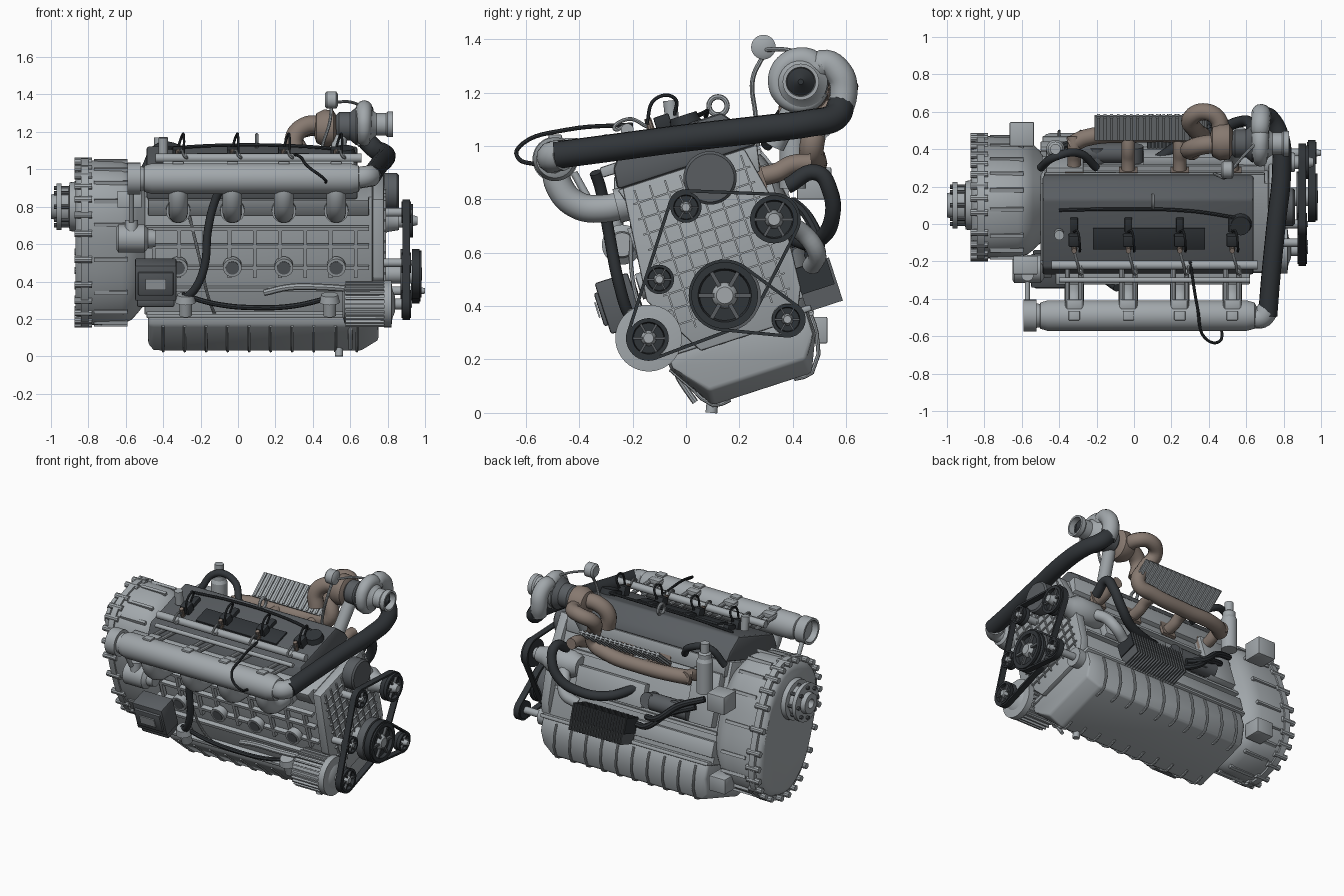
import bpy, bmesh, math
from mathutils import Vector, Matrix

if "Cube" in bpy.data.objects:
    bpy.data.objects.remove(bpy.data.objects["Cube"])

T = math.radians(18)                      # the engine leans back about x
C, S = math.cos(T), math.sin(T)
TILT = Matrix.Rotation(T, 4, 'X')
def mat(name, c):
    m = bpy.data.materials.new(name); m.diffuse_color = (*c, 1); return m
BLACK, DARK = mat("rubber", (.03, .035, .04)), mat("dark_metal", (.1, .11, .12))
BROWN, GREY = mat("hot_iron", (.24, .19, .16)), mat("cast_metal", (.36, .39, .41))

def P(x, v, u):                           # leaning frame around the crank axis
    return Vector((x, .145 + v*C - u*S, .44 + u*C + v*S))

def finish(name, bm, m):
    bmesh.ops.recalc_face_normals(bm, faces=bm.faces)
    me = bpy.data.meshes.new(name); bm.to_mesh(me); bm.free()
    o = bpy.data.objects.new(name, me); bpy.context.collection.objects.link(o)
    me.materials.append(m); return o

def loft(name, rings, m=GREY, cap=True, bevel=0):
    bm = bmesh.new(); n = len(rings[0])
    vs = [[bm.verts.new(p) for p in r] for r in rings]
    for a, b in zip(vs, vs[1:]):
        for i in range(n): bm.faces.new((a[i], a[(i+1) % n], b[(i+1) % n], b[i]))
    if cap: bm.faces.new(vs[0]); bm.faces.new(vs[-1])
    o = finish(name, bm, m)
    if bevel:
        b = o.modifiers.new("bevel", 'BEVEL'); b.width = bevel; b.segments = 2
    return o

def prism(name, pts, x0, x1, m=GREY, bevel=.008):
    return loft(name, [[P(x, v, u) for v, u in pts] for x in (x0, x1)], m, True, bevel)

def lathe(name, y, z, prof, m=GREY, n=40):   # profile of (x, r) about an x-parallel axis
    return loft(name, [[(x, y + r*math.cos(a*math.tau/n), z + r*math.sin(a*math.tau/n))
                        for a in range(n)] for x, r in prof], m)

def cyl(name, a, b, r, m=GREY, n=20, r2=None):
    a, b = Vector(a), Vector(b); d = b - a
    q = d.to_track_quat('Z', 'Y')
    ring = lambda c, k: [c + q @ Vector((k*math.cos(i*math.tau/n), k*math.sin(i*math.tau/n), 0)) for i in range(n)]
    return loft(name, [ring(a, r), ring(b, r if r2 is None else r2)], m)

def boxes(name, items, m=GREY, tilt=True, bevel=0):   # items: (centre, size)
    bm = bmesh.new()
    for c, s in items:
        bmesh.ops.create_cube(bm, size=1, matrix=Matrix.Translation(c) @ (TILT if tilt else Matrix()) @ Matrix.Diagonal((*s, 1)))
    o = finish(name, bm, m)
    if bevel:
        b = o.modifiers.new("bevel", 'BEVEL'); b.width = bevel; b.segments = 2
    return o

def tube(name, pts, r, m=BLACK, radii=None, res=6, closed=False):
    cu = bpy.data.curves.new(name, 'CURVE'); cu.dimensions = '3D'
    cu.bevel_depth = r; cu.bevel_resolution = 4 if r > .02 else 2
    cu.resolution_u = res; cu.use_fill_caps = True
    sp = cu.splines.new('BEZIER'); sp.bezier_points.add(len(pts) - 1); sp.use_cyclic_u = closed
    for i, (b, p) in enumerate(zip(sp.bezier_points, pts)):
        b.co = p; b.handle_left_type = b.handle_right_type = 'AUTO'
        b.radius = radii[i] if radii else 1
    o = bpy.data.objects.new(name, cu); bpy.context.collection.objects.link(o)
    cu.materials.append(m); return o

# crankcase, head, valve cover, timing cover, sump
prism("engine_block", [(-.25, -.15), (.25, -.15), (.24, .5), (-.2, .5), (-.23, .2)], -.5, .72)
prism("cylinder_head", [(-.23, .4), (.27, .4), (.29, .5), (-.26, .5)], -.48, .7)
prism("valve_cover", [(-.26, .5), (.29, .5), (.27, .56), (.2, .655), (-.19, .655), (-.25, .58)], -.49, .64, DARK, .015)
prism("cover_plate", [(-.08, .655), (.04, .655), (.04, .668), (-.08, .668)], -.22, .38, BLACK, .003)
prism("timing_cover", [(-.24, .5), (.24, .5), (.3, .2), (.28, -.06), (.23, -.17), (-.15, -.17), (-.285, .07)], .72, .78)
boxes("timing_ribs", [(P(.785, -.2 + .06*i, .2), (.012, .007, .56)) for i in range(8)] +
      [(P(.785, .01, -.05 + .06*i), (.012, .46, .007)) for i in range(9)])
pan = lambda x, k, d: [P(x, v*k, u) for v, u in ((-.28, -.14), (.28, -.14), (.28, -.24), (.22, -.24 - d), (-.17, -.24 - d), (-.28, -.2))]
loft("oil_sump", [pan(-.48, .97, .1), pan(-.45, 1, .137), pan(.66, 1, .137), pan(.75, .97, .08)], GREY, True, .012)
prism("sump_flange", [(-.295, -.155), (.295, -.155), (.295, -.13), (-.295, -.13)], -.49, .76)
for i in range(10):
    x = -.4 + .115*i
    tube("sump_rib", [P(x, -.28, -.2), P(x, -.225, -.29), P(x, -.168, -.378), P(x, -.1, -.378)], .008, GREY, res=2)
    tube("sump_rib_back", [P(x, .284, -.17), P(x, .284, -.24), P(x, .222, -.376), P(x, .15, -.378)], .008, GREY, res=2)
cyl("drain_plug", (.54, .1, .05), (.54, .095, 0), .022)
lathe("front_blank_cap", .09, .88, [(.78, .1), (.85, .1), (.86, .09)], DARK)
boxes("block_rails", [(P(.1, -.255, u), (1.2, .03, .02)) for u in (.0, .12, .24, .34)] +
      [(P(.1, .26, u), (1.2, .03, .02)) for u in (.05, .3)] +
      [(P(-.45 + .135*i, -.255, .2), (.02, .025, .27)) for i in range(9)])

# flywheel housing with bolt ring and output hub
def oval(x, k, n=64):
    e = lambda t: math.copysign(abs(t)**.78, t)
    return [P(x, .05 + .3*k*e(math.cos(i*math.tau/n)), .16 + .455*k*e(math.sin(i*math.tau/n))) for i in range(n)]
loft("flywheel_housing", [oval(x, k) for x, k in ((-.87, .84), (-.855, .91), (-.84, .93), (-.84, 1), (-.80, 1),
     (-.80, .97), (-.76, .97), (-.62, .96), (-.57, .91), (-.54, .84), (-.49, .7))])
for p in oval(0, .965, 26):
    cyl("housing_bolt", (-.875, p.y, p.z), (-.78, p.y, p.z), .019, GREY, 10)
boxes("housing_ribs", [(Vector((-.68, p.y, p.z)), (.18, .02, .02)) for p in oval(0, .965, 18)])
lathe("output_hub", .1, .8, [(-.86, .135), (-.9, .13), (-.905, .1), (-.945, .1), (-.945, .125), (-.97, .125), (-.97, .07), (-1, .065), (-1, .03), (-.96, .03)])
for i in range(8):
    a = i*math.tau/8
    cyl("hub_bolt", (-.985, .1 + .1*math.cos(a), .8 + .1*math.sin(a)), (-.9, .1 + .1*math.cos(a), .8 + .1*math.sin(a)), .012, DARK, 8)
boxes("mount_blocks", [((-.6, .48, .86), (.13, .13, .12)), ((-.6, .47, .31), (.12, .12, .1)), ((-.58, -.22, .84), (.13, .1, .09))], GREY, False, .006)

# pulleys and belts
def pulley(name, y, z, r, x, hub):
    lathe(name + "_rim", y, z, [(x-.025, r*.75), (x-.025, r), (x-.01, r), (x, r*.93), (x+.01, r), (x+.025, r), (x+.025, r*.8), (x+.005, r*.75), (x+.005, r*.2)], BLACK)
    lathe(name + "_hub", y, z, [(.76, r*.4), (x, r*.4), (x+.018, r*.35), (hub, r*.25), (hub, r*.12)])
    bm = bmesh.new()
    for i in range(6):
        bmesh.ops.create_cube(bm, size=1, matrix=Matrix.Translation((x+.012, y, z)) @ Matrix.Rotation(i*math.tau/6, 4, 'X') @ Matrix.Translation((0, r*.55, 0)) @ Matrix.Diagonal((.02, r*.55, r*.12, 1)))
    finish(name + "_spokes", bm, DARK)
wheels = dict(crank_pulley=(.145, .44, .125), alternator_pulley=(-.14, .28, .075), top_idler=(0, .77, .058),
              pump_pulley=(.33, .725, .09), small_idler=(.38, .35, .058), side_idler=(-.1, .5, .055))
xs = dict(crank_pulley=(.955, .985), small_idler=(.95, 1.0), pump_pulley=(.91, .96))
for k, (y, z, r) in wheels.items():
    pulley(k, y, z, r, *xs.get(k, (.9, .93)))
lathe("crank_damper", .145, .44, [(.87, .05), (.87, .135), (.92, .135), (.92, .05)], DARK)

def belt(name, keys, x):
    pts = sorted({(round(wheels[k][0] + (wheels[k][2]+.004)*math.cos(a*math.tau/40), 5), round(wheels[k][1] + (wheels[k][2]+.004)*math.sin(a*math.tau/40), 5))
                  for k in keys for a in range(40)})
    def half(ps):
        h = []
        for p in ps:
            while len(h) > 1 and (h[-1][0]-h[-2][0])*(p[1]-h[-2][1]) - (h[-1][1]-h[-2][1])*(p[0]-h[-2][0]) <= 0: h.pop()
            h.append(p)
        return h[:-1]
    hull = half(pts) + half(pts[::-1])
    o = loft(name, [[(x+d, *p) for p in hull] for d in (-.02, .02)], BLACK, False)
    s = o.modifiers.new("thickness", 'SOLIDIFY'); s.thickness = .012; s.offset = 0
belt("long_belt", ["alternator_pulley", "top_idler", "pump_pulley", "crank_pulley"], .9)
belt("short_belt", ["crank_pulley", "small_idler"], .95)

# alternator with cooling fins
lathe("alternator", -.14, .28, [(.56, .07), (.57, .105), (.8, .11), (.82, .09), (.84, .04)])
bm = bmesh.new()
for i in range(26):
    bmesh.ops.create_cube(bm, size=1, matrix=Matrix.Translation((.685, -.14, .28)) @ Matrix.Rotation(i*math.tau/26, 4, 'X') @ Matrix.Translation((0, .11, 0)) @ Matrix.Diagonal((.22, .025, .009, 1)))
finish("alternator_fins", bm, GREY)
lathe("alternator_flange", -.14, .28, [(.78, .125), (.82, .125), (.825, .08)])
lathe("water_pump", .33, .725, [(.55, .06), (.6, .085), (.76, .085), (.8, .06), (.86, .05)])
lathe("small_pump", .38, .35, [(.5, .05), (.7, .05), (.7, .06), (.8, .06)])

# intake manifold, runners, fuel rail, injectors
X4 = (-.32, -.03, .245, .525)
lathe("intake_manifold", -.49, .95, [(-.51, .05), (-.5, .07), (-.46, .082), (.6, .082), (.645, .07), (.66, .04)])
lathe("intake_inlet", -.49, .95, [(-.49, .06), (-.52, .065), (-.52, .085), (-.59, .085), (-.59, .07), (-.55, .065)])
prism("fuel_rail_ledge", [(-.3, .56), (-.23, .56), (-.23, .6), (-.3, .6)], -.42, .62)
cyl("fuel_rail", (-.44, -.22, 1.06), (.66, -.22, 1.06), .024)
cyl("fuel_pipe", (-.4, -.3, 1.03), (.62, -.3, 1.03), .014)
for x in X4:
    tube("intake_runner", [(x, -.49, .94), (x, -.475, .85), (x, -.41, .78), (x, -.31, .765), (x, -.2, .79)], .052, GREY)
    cyl("runner_flange", (x, -.26, .775), (x, -.2, .79), .065)
    for dx in (-.035, .035):
        cyl("manifold_stay", (x+dx, -.24, 1.0), (x+dx, -.45, 1.01), .014, GREY, 10)
    boxes("manifold_bracket", [((x, -.43, 1.015), (.08, .05, .03)), ((x, -.49, 1.035), (.06, .05, .014))], GREY, False, .004)
    boxes("injector_block", [(P(x, -.02, .685), (.06, .06, .06)), (P(x, .06, .67), (.04, .08, .03))], BLACK, True, .006)
    cyl("injector_bolt", P(x, -.07, .66), P(x, -.07, .72), .014, BROWN, 10)
    tube("injector_wire", [P(x, .03, .7), P(x+.02, .05, .76), P(x+.03, -.02, .78), P(x+.03, -.08, .7)], .007)
    tube("injector_pipe", [P(x, -.08, .69), P(x+.02, -.14, .74), P(x+.04, -.2, .72), (x+.04, -.22, 1.08)], .007, GREY)
    p = P(x + .0, -.25, .13)                 # core plugs on the block side
    cyl("core_plug", p, p + Vector((0, -C, -S))*.045, .05, GREY, 28)
    cyl("core_plug_face", p, p + Vector((0, -C, -S))*.048, .036, DARK, 28)
tube("cover_wire", [P(-.4, .14, .66), P(-.1, .15, .675), P(.3, .14, .675), P(.55, .1, .67)], .009)
cyl("oil_cap", P(.57, .06, .65), P(.57, .06, .69), .06, BLACK, 24, .052)
tube("lifting_eye", [(.1, .12 + .034*math.cos(a), 1.15 + .034*math.sin(a)) for a in (0, 1.57, 3.14, 4.71)], .01, GREY, closed=True)
cyl("breather", (-.4, -.05, 1.08), (-.4, -.06, 1.17), .026)
tube("sensor_wire", [(.3, -.2, 1.08), (.34, -.45, 1.06), (.38, -.61, 1.01), (.46, -.625, .95), (.47, -.56, .93)], .008)

# exhaust manifold, turbocharger, charge pipe
tube("exhaust_manifold", [(-.34, .42, .92), (-.26, .46, .93), (0, .48, .93), (.26, .48, .95), (.36, .47, .99), (.33, .5, 1.1),
     (.3, .56, 1.18), (.37, .6, 1.22), (.45, .56, 1.22), (.46, .47, 1.21)], .046, BROWN)
for x in X4:
    tube("exhaust_branch", [(x, .47, .935), (x, .4, .93), (x, .34, .9), (x, .25, .88)], .036, BROWN)
    boxes("exhaust_flange", [((x, .28, .89), (.1, .02, .1))], BROWN)
tube("turbine_outlet", [(.44, .43, 1.24), (.36, .42, 1.23), (.3, .4, 1.17), (.31, .39, 1.08)], .05, BROWN)
lathe("turbine_housing", .44, 1.22, [(.41, .05), (.42, .08), (.46, .1), (.51, .095), (.53, .06)], BROWN)
lathe("turbo_core", .43, 1.23, [(.52, .055), (.54, .075), (.6, .075), (.63, .1), (.64, .1)], DARK)
lathe("compressor_body", .43, 1.24, [(.63, .09), (.65, .105), (.7, .1), (.72, .075), (.74, .06), (.79, .06), (.8, .068), (.83, .068), (.83, .055), (.77, .05)])
lathe("compressor_wheel", .43, 1.24, [(.77, .053), (.79, .052), (.82, .015), (.825, .01)], BLACK)
vol = [(.675, .43 + .085*math.cos(a), 1.24 + .085*math.sin(a)) for a in [-.4 - i*.52 for i in range(11)]]
tube("compressor_volute", vol + [(.675, .51, 1.31), (.68, .575, 1.27), (.68, .59, 1.2), (.69, .575, 1.13)], .05, GREY,
     [.55 + .04*i for i in range(11)] + [1, 1.05, 1.05, 1])
tube("charge_pipe", [(.69, .58, 1.15), (.73, .56, 1.11), (.78, .46, 1.085), (.79, .3, 1.065), (.76, 0, 1.03), (.73, -.3, .99), (.715, -.49, .965)], .052)
tube("charge_elbow", [(.715, -.46, .965), (.68, -.5, .96), (.62, -.49, .95)], .058, GREY)
lathe("wastegate_can", .29, 1.37, [(.465, .035), (.475, .046), (.525, .046), (.535, .03)])
tube("wastegate_pipe", [(.5, .29, 1.34), (.49, .25, 1.25), (.45, .26, 1.12), (.43, .27, 1.0)], .009, GREY)
tube("wastegate_line", [(.53, .3, 1.36), (.6, .38, 1.36), (.66, .44, 1.34)], .008, GREY)
cyl("turbo_foot", (.55, .43, 1.2), (.52, .33, 1.0), .04)

# ribbed heat shield
R = Matrix.Rotation(math.radians(40), 4, 'X')
bm = bmesh.new()
for c, s in [((.09, 0, 0), (.6, .17, .01))] + [((-.19 + .035*i, 0, -.002), (.014, .16, .03)) for i in range(17)]:
    bmesh.ops.create_cube(bm, size=1, matrix=Matrix.Translation((0, .515, 1.045)) @ R @ Matrix.Translation(c) @ Matrix.Diagonal((*s, 1)))
finish("heat_shield", bm, GREY)

# rear side: oil cooler, filters, hoses
boxes("oil_cooler_core", [((.27, .48, .51), (.4, .13, .1))], BLACK)
boxes("oil_cooler_fins", [((.08 + .02*i, .495, .48), (.007, .14, .17)) for i in range(20)], DARK)
boxes("rear_brackets", [(P(-.37, .27, .25), (.2, .06, .34)), (P(.3, .27, .15), (.5, .05, .15)), (P(-.1, .26, -.05), (.8, .04, .1))], GREY, True, .005)
loft_pts = [(.84, .05), (1.05, .05), (1.07, .04), (1.1, .04), (1.11, .028), (1.17, .028)]
for (a, r), (b, q) in zip(loft_pts, loft_pts[1:]):
    cyl("filter_canister", (-.42, .4, a), (-.42, .4, b), r, GREY, 24, q)
for x in (-.2, .0):
    cyl("rear_port", P(x, .2, .14), P(x, .33, .14), .05, DARK)
cyl("rear_filter", (-.3, .38, .66), (-.02, .38, .66), .055, DARK)
tube("coolant_hose", [(.62, .38, .85), (.63, .49, .9), (.62, .54, .83), (.56, .545, .72), (.45, .5, .65), (.28, .44, .64), (.12, .34, .7)], .03)
tube("coolant_pipe", [(.68, .33, .72), (.6, .43, .68), (.56, .49, .6), (.48, .47, .55)], .035, GREY)
for d in (0, .07):
    tube("oil_hose", [(.04 - d, .46, .52 + d), (-.06 - d, .5, .55 + d), (-.2 - d, .46, .66 + d), (-.35 - d, .4, .72 + d)], .02)
tube("rear_loom", [(-.5, .3, 1.0), (-.42, .36, 1.12), (-.3, .38, 1.1), (-.2, .3, 1.0)], .022)

# front side: control unit, starter, hoses, knobs
boxes("control_unit", [((-.44, -.25, .41), (.22, .13, .2)), ((-.44, -.25, .41), (.19, .16, .13)), ((-.44, -.2, .3), (.2, .12, .04))], DARK, True, .008)
boxes("control_unit_label", [((-.44, -.332, .385), (.11, .006, .06))], GREY)
lathe("starter_motor", -.24, .63, [(-.65, .06), (-.64, .075), (-.5, .075), (-.48, .05), (-.44, .045)])
cyl("starter_solenoid", (-.57, -.27, .62), (-.57, -.27, .73), .035)
cyl("inlet_sensor", (-.57, -.32, .72), (-.57, -.42, .9), .014)
tube("front_hose", [(-.09, -.34, .9), (-.12, -.32, .84), (-.16, -.29, .68), (-.18, -.25, .48), (-.23, -.21, .36), (-.28, -.17, .31)], .022)
tube("front_loom", [(-.3, -.17, .33), (-.12, -.16, .28), (.1, -.155, .26), (.3, -.16, .27), (.48, -.17, .31)], .014)
tube("alternator_duct", [(.14, -.17, .34), (.28, -.2, .37), (.45, -.2, .37), (.6, -.17, .36)], .018, GREY)
tube("dipstick", [(-.26, -.2, .75), (-.2, -.2, .5), (-.16, -.14, .32), (-.11, -.05, .19)], .008, GREY)
tube("drain_hose", [(.6, -.05, .22), (.6, -.03, .14), (.6, .0, .09), (.6, .035, .04)], .012, GREY)
for x in (-.28, .49):
    cyl("knob_stem", (x, -.14, .22), (x, -.17, .3), .034)
    cyl("knob_cap", (x, -.165, .29), (x, -.178, .33), .055, GREY, 20, .045)

# curves to meshes, smooth shading with sharp edges kept
bpy.ops.object.select_all(action='SELECT')
bpy.context.view_layer.objects.active = bpy.data.objects["charge_pipe"]
bpy.ops.object.convert(target='MESH')
bpy.ops.object.shade_smooth_by_angle(angle=math.radians(35))

for m in bpy.data.materials:
    if m.users and not m.is_grease_pencil:
        m.use_nodes = True
        m.node_tree.nodes["Principled BSDF"].inputs["Base Color"].default_value = m.diffuse_color
